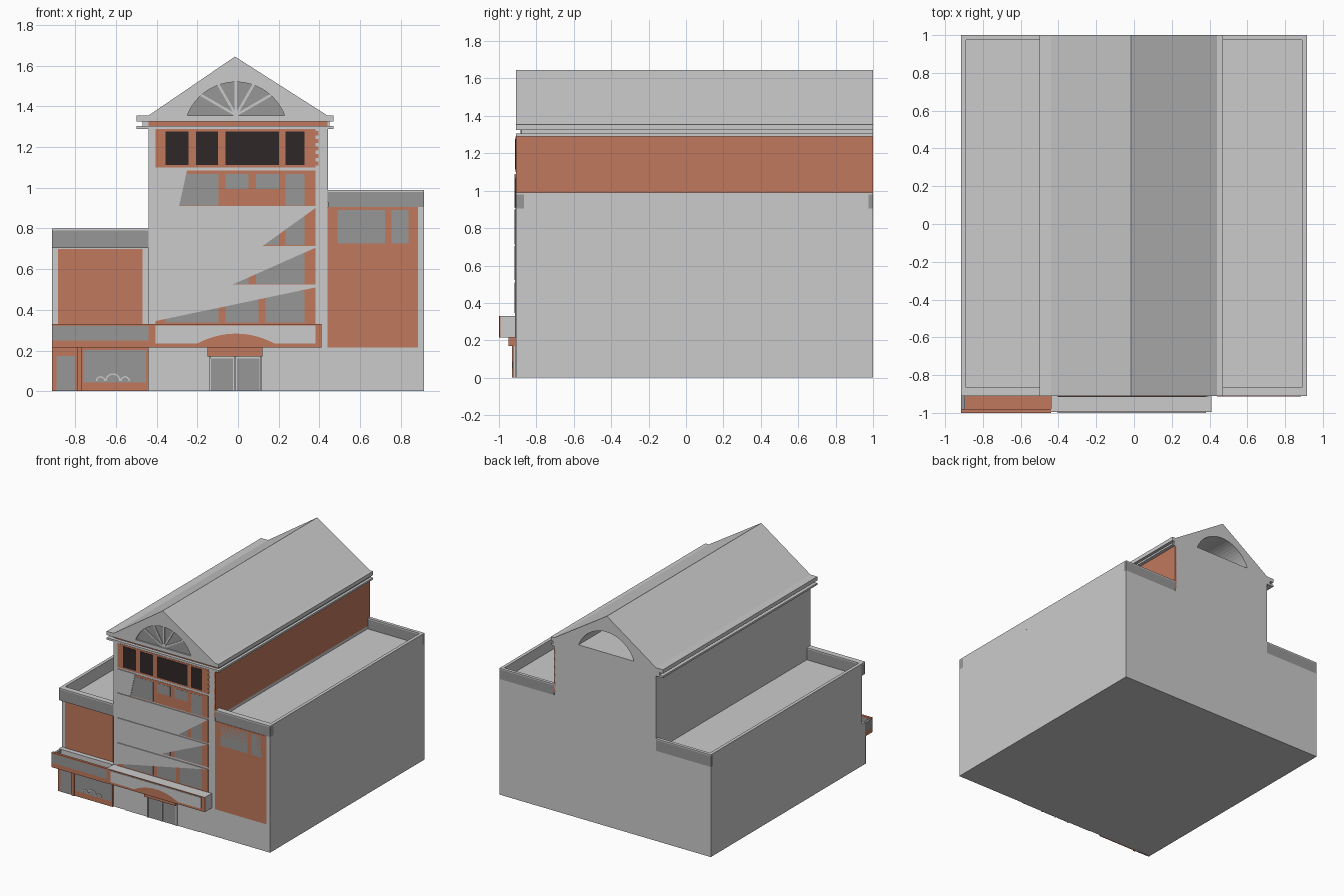
import bpy, bmesh, math

if "Cube" in bpy.data.objects:
    bpy.data.objects.remove(bpy.data.objects["Cube"])

def mat(name, r, g, b):
    m = bpy.data.materials.new(name)
    m.diffuse_color = (r, g, b, 1)
    m.use_nodes = True
    m.node_tree.nodes["Principled BSDF"].inputs["Base Color"].default_value = m.diffuse_color
    return m

BRICK = mat("brick", 0.53, 0.19, 0.11)
DARK = mat("dark_grey", 0.31, 0.31, 0.31)
BLACK = mat("black_glass", 0.03, 0.02, 0.02)
GREY = mat("light_grey", 0.8, 0.8, 0.8)
F, B = -0.91, 1.0           # front and back wall planes

def finish(name, bm, *mats):
    bmesh.ops.recalc_face_normals(bm, faces=bm.faces[:])
    me = bpy.data.meshes.new(name)
    bm.to_mesh(me)
    bm.free()
    ob = bpy.data.objects.new(name, me)
    bpy.context.collection.objects.link(ob)
    for m in mats:
        if m:
            me.materials.append(m)
    return ob

def prism(name, pts, y0, y1, m=None):
    """Extrude an x,z outline from y0 to y1."""
    bm = bmesh.new()
    f = bm.faces.new([bm.verts.new((x, y0, z)) for x, z in pts])
    r = bmesh.ops.extrude_face_region(bm, geom=[f])
    for v in r["geom"]:
        if isinstance(v, bmesh.types.BMVert):
            v.co.y = y1
    return finish(name, bm, m)

def box(name, x0, x1, y0, y1, z0, z1, m=None):
    return prism(name, [(x0, z0), (x1, z0), (x1, z1), (x0, z1)], y0, y1, m)

def window(name, x0, x1, z0, z1, y, glass=DARK, rim=0.012, sink=0.002):
    """Grey frame whose front face is inset and sunk to form the glass."""
    bm = bmesh.new()
    x0, x1, z0, z1 = x0 - rim, x1 + rim, z0 - rim, z1 + rim
    f = bm.faces.new([bm.verts.new(c) for c in
                      ((x0, y, z0), (x1, y, z0), (x1, y, z1), (x0, y, z1))])
    bmesh.ops.inset_region(bm, faces=[f], thickness=rim)
    f.material_index = 1
    for v in f.verts:
        v.co.y += sink
    rimedges = [e for e in bm.edges if e.is_boundary]
    r = bmesh.ops.extrude_edge_only(bm, edges=rimedges)
    for v in r["geom"]:
        if isinstance(v, bmesh.types.BMVert):
            v.co.y = F + 0.01
    return finish(name, bm, GREY, glass)

def arc(cx, cz, r, a0, a1, n):
    return [(cx + r * math.cos(a0 + (a1 - a0) * i / n),
             cz + r * math.sin(a0 + (a1 - a0) * i / n)) for i in range(n + 1)]

# Main volumes
box("tower", -0.44, 0.44, F, B, 0, 1.29)
box("right_wing", 0.44, 0.915, F, B, 0, 0.905)
box("left_wing_base", -0.915, -0.44, F, B, 0, 0.325)
box("left_wing_upper", -0.915, -0.44, -0.87, B, 0.325, 0.705)
box("tower_side_brick", 0.43, 0.443, F, B, 0.93, 1.29, BRICK)

# Parapets around the wing roofs
for n, xi, xo, z0, z1 in (("right", 0.443, 0.915, 0.905, 0.98),
                          ("left", -0.44, -0.915, 0.705, 0.79)):
    s = math.copysign(0.025, xo)
    a, b = sorted((xi, xo))
    box(n + "_parapet_front", a, b, F, -0.865, z0, z1, DARK)
    box(n + "_parapet_back", a, b, B - 0.025, B, z0, z1, DARK)
    c, d = sorted((xo, xo - s))
    box(n + "_parapet_side", c, d, -0.865, B - 0.025, z0, z1)
    box(n + "_coping_front", a, b, F, -0.865, z1, z1 + 0.01)
    box(n + "_coping_back", a, b, B - 0.025, B, z1, z1 + 0.01)
    box(n + "_coping_side", c, d, -0.865, B - 0.025, z1, z1 + 0.01)

# Wing brickwork and right wing windows
box("right_wing_brick", 0.44, 0.885, F - 0.003, F + 0.01, 0.215, 0.905, BRICK)
window("right_wing_window_wide", 0.5, 0.71, 0.738, 0.878, F - 0.005)
window("right_wing_window_narrow", 0.767, 0.825, 0.738, 0.878, F - 0.005)
box("left_wing_brick", -0.885, -0.47, -0.874, -0.86, 0.325, 0.7, BRICK)

# Cornice under the roof
box("cornice_lower", -0.5, 0.47, F, B, 1.29, 1.305)
box("cornice_groove", -0.47, 0.45, -0.88, B, 1.305, 1.325)
box("cornice_brick_strip", -0.44, 0.44, -0.885, -0.87, 1.305, 1.325, BRICK)
box("cornice_upper", -0.5, 0.47, F, B, 1.325, 1.355)

# Gable roof with an arched opening running through it
CX, R = -0.01, 0.257
drop = 0.092
a = math.asin(drop / R)
arch = arc(CX, 1.355 - drop, R, a, math.pi - a, 24)
prism("gable_roof", [(-0.44, 1.355), (-0.015, 1.645), (0.44, 1.355)] + arch, F, B)
prism("fan_window_glass", arch, -0.9, -0.89, DARK)
for i in range(1, 6):
    t = math.pi * i / 6
    c, s = math.cos(t), math.sin(t)
    # ray length to the arch edge
    L = -drop * s + math.sqrt(R * R - (drop * c) ** 2)
    w = 0.006
    prism("fan_window_bar", [(CX + u * c - v * s, 1.357 + u * s + v * c) for u, v in
                             ((0, -w), (L, -w), (L, w), (0, w))], -0.906, -0.895)

# Tower floors: brick bands with windows
floors = [
    (1.10, 1.29, [(-0.345, -0.255, 1.125, 1.265), (-0.195, -0.11, 1.125, 1.265),
                  (-0.05, 0.19, 1.125, 1.265), (0.245, 0.315, 1.125, 1.265)]),
    (0.91, 1.085, [(-0.345, -0.107, 0.925, 1.055), (-0.05, 0.04, 1.005, 1.055),
                   (0.1, 0.19, 1.005, 1.055), (0.245, 0.315, 0.925, 1.055)]),
    (0.715, 0.9, [(0.1, 0.19, 0.73, 0.86), (0.245, 0.315, 0.73, 0.86)]),
    (0.525, 0.705, [(-0.05, 0.04, 0.54, 0.67), (0.1, 0.315, 0.54, 0.67)]),
    (0.33, 0.51, [(-0.345, -0.107, 0.35, 0.48), (-0.05, 0.09, 0.35, 0.48),
                  (0.148, 0.315, 0.35, 0.48)])]
for i, (z0, z1, wins) in enumerate(floors):
    box("floor_brick", -0.405, 0.38, F - 0.002, F + 0.01, z0, z1, BRICK)
    for w in wins:
        if i == 0:
            window("top_floor_window", *w, F - 0.012, BLACK, 0.012, 0.008)
        else:
            window("floor_window", *w, F - 0.004, DARK, 0.012, 0.001)
for i in range(5):
    box("quoin", 0.38, 0.395, F - 0.002, F + 0.01, 1.11 + i * 0.037, 1.13 + i * 0.037, BRICK)

# Slanted grey render sheets over the lower floors
for pts in ([(-0.405, 1.088), (-0.25, 1.088), (-0.29, 0.908), (-0.405, 0.908)],
            [(-0.405, 0.9), (0.38, 0.9), (0.12, 0.713), (-0.405, 0.713)],
            [(-0.405, 0.705), (0.38, 0.705), (-0.03, 0.523), (-0.405, 0.523)],
            [(-0.405, 0.51), (0.38, 0.51), (-0.405, 0.345)]):
    prism("render_sheet", pts, F - 0.006, F + 0.01)

# Entrance canopy: brick face, grey sign panel, brick arch
box("canopy", -0.44, 0.41, -0.993, F, 0.215, 0.33)
box("canopy_brick_face", -0.44, 0.41, -0.996, -0.993, 0.215, 0.33, BRICK)
lo = arc(-0.01, -0.107, 0.39, math.acos(0.19 / 0.39), math.pi - math.acos(0.19 / 0.39), 16)
prism("canopy_panel", [(-0.405, 0.235), (-0.405, 0.322), (0.38, 0.322), (0.38, 0.235)] + lo,
      -1.0, -0.995)

# Shop canopy: brick base with a hollow dark parapet
box("shop_canopy_base", -0.915, -0.44, -1.0, F, 0.215, 0.25, BRICK)
box("shop_canopy_front", -0.915, -0.44, -1.0, -0.98, 0.25, 0.32, DARK)
box("shop_canopy_end", -0.915, -0.895, -0.98, F, 0.25, 0.32, DARK)
box("shop_canopy_coping", -0.915, -0.44, -1.0, -0.98, 0.32, 0.33, BRICK)

# Shop front with door and display window
box("shop_front", -0.915, -0.44, F - 0.012, F, 0, 0.215, BRICK)
box("shop_pier", -0.79, -0.77, F - 0.02, F, 0, 0.215, BRICK)
window("shop_door", -0.88, -0.813, 0.012, 0.16, F - 0.015)
window("display_window", -0.75, -0.463, 0.052, 0.193, F - 0.016, DARK, 0.01)
for x, r in ((-0.615, 0.038), (-0.675, 0.024), (-0.555, 0.024)):
    prism("display_arch", arc(x, 0.05, r, 0, math.pi, 12) +
          arc(x, 0.05, r - 0.007, math.pi, 0, 12), F - 0.018, F - 0.012)

# Ground floor entrance
box("entrance_wall", -0.34, 0.31, F - 0.005, F, 0, 0.215)
box("entrance_sign", -0.15, 0.12, -0.95, F, 0.17, 0.215, BRICK)
for x0, x1 in ((-0.135, -0.025), (-0.005, 0.105)):
    box("entrance_door", x0, x1, F - 0.008, F, 0, 0.162, DARK)
for x in (-0.143, -0.02, 0.107):
    box("door_post", x, x + 0.01, F - 0.014, F, 0, 0.17)
